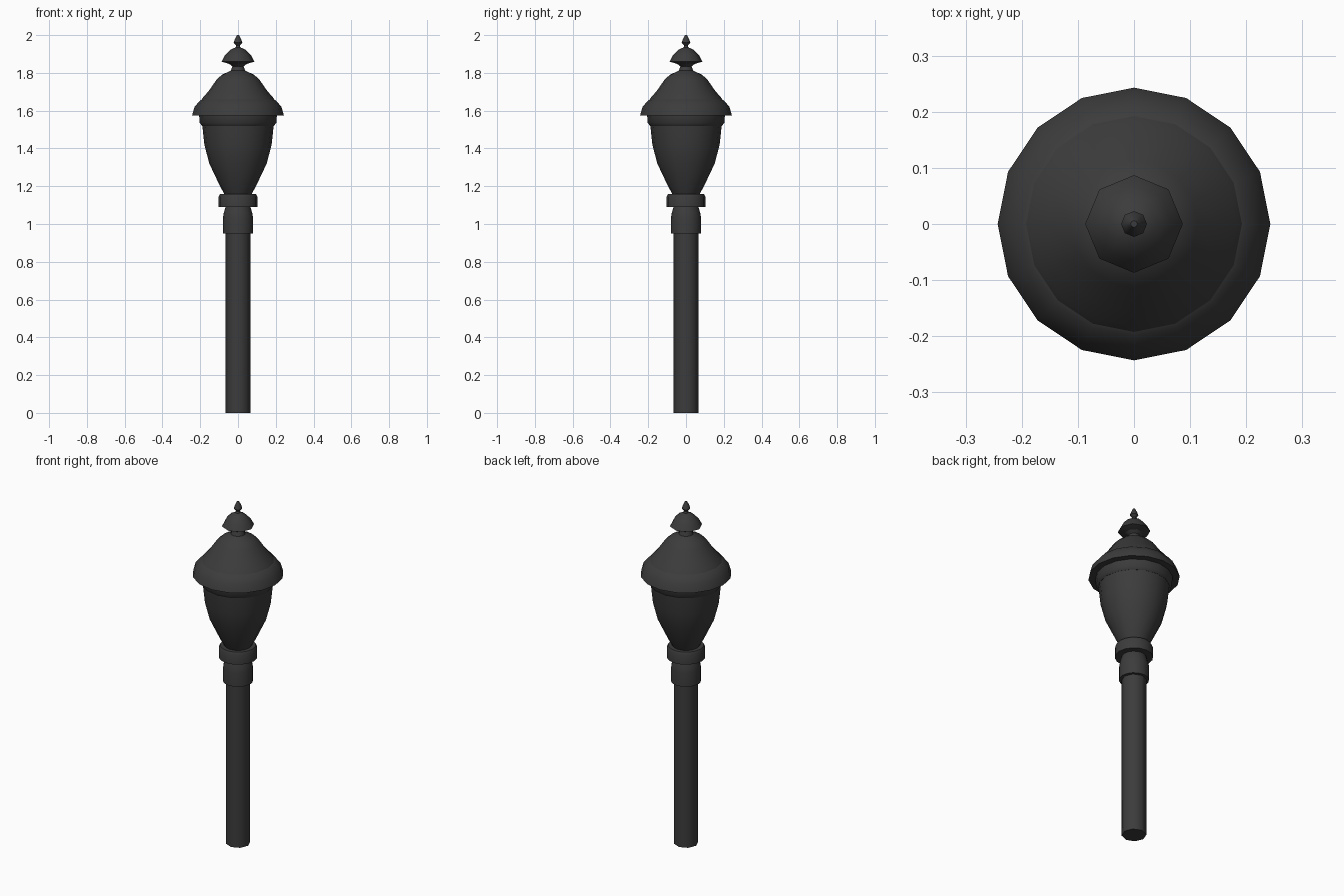
import bpy, bmesh, math

cube = bpy.data.objects.get("Cube")
if cube:
    bpy.data.objects.remove(cube, do_unlink=True)

# One dark painted metal for the whole lamp
iron = bpy.data.materials.new("dark_iron")
iron.use_nodes = True
color = (0.045, 0.045, 0.045, 1)
iron.diffuse_color = color
iron.node_tree.nodes["Principled BSDF"].inputs["Base Color"].default_value = color


def lathe(name, profile, sides, sharp=40):
    """Turn a (radius, height) profile, listed upwards, around z."""
    bm = bmesh.new()
    rings = []
    for r, z in profile:
        rings.append([bm.verts.new((r * math.cos(2 * math.pi * i / sides),
                                    r * math.sin(2 * math.pi * i / sides), z))
                      for i in range(sides)])
    for low, high in zip(rings, rings[1:]):
        for i in range(sides):
            j = (i + 1) % sides
            bm.faces.new((low[i], low[j], high[j], high[i]))
    bm.faces.new(rings[0][::-1])
    bm.faces.new(rings[-1])
    bmesh.ops.recalc_face_normals(bm, faces=bm.faces)
    mesh = bpy.data.meshes.new(name)
    bm.to_mesh(mesh)
    bm.free()
    mesh.materials.append(iron)
    obj = bpy.data.objects.new(name, mesh)
    bpy.context.collection.objects.link(obj)
    bpy.ops.object.select_all(action="DESELECT")
    obj.select_set(True)
    bpy.context.view_layer.objects.active = obj
    bpy.ops.object.shade_smooth_by_angle(angle=math.radians(sharp))
    return obj


# Post and its fittings
lathe("post", [(0.066, 0), (0.066, 0.96)], 8, 50)
lathe("post_collar", [(0.08, 0.95), (0.08, 1.03), (0.075, 1.06), (0.066, 1.09)], 16)
lathe("support_ring", [(0.102, 1.09), (0.102, 1.145), (0.095, 1.16)], 16)

# Lamp body
lathe("lamp_bowl", [(0.07, 1.155), (0.095, 1.2), (0.152, 1.32), (0.178, 1.42),
                    (0.19, 1.53)], 16)
lathe("bowl_band", [(0.19, 1.52), (0.203, 1.535), (0.206, 1.58)], 16)

# Roof: flared rim below a domed hood with a narrow neck
lathe("roof_rim", [(0.243, 1.575), (0.23, 1.62), (0.2, 1.655), (0.18, 1.665)], 16)
lathe("roof_dome", [(0.198, 1.65), (0.182, 1.675), (0.158, 1.7), (0.113, 1.765),
                    (0.085, 1.79), (0.038, 1.812), (0.03, 1.835),
                    (0.05, 1.85)], 16)

# Cap and finial
lathe("roof_cap", [(0.04, 1.845), (0.087, 1.86), (0.068, 1.895), (0.04, 1.923),
                   (0.012, 1.935)], 8, 50)
lathe("finial", [(0.014, 1.93), (0.01, 1.945), (0.023, 1.96), (0.016, 1.98),
                 (0.006, 2.0)], 8, 50)
